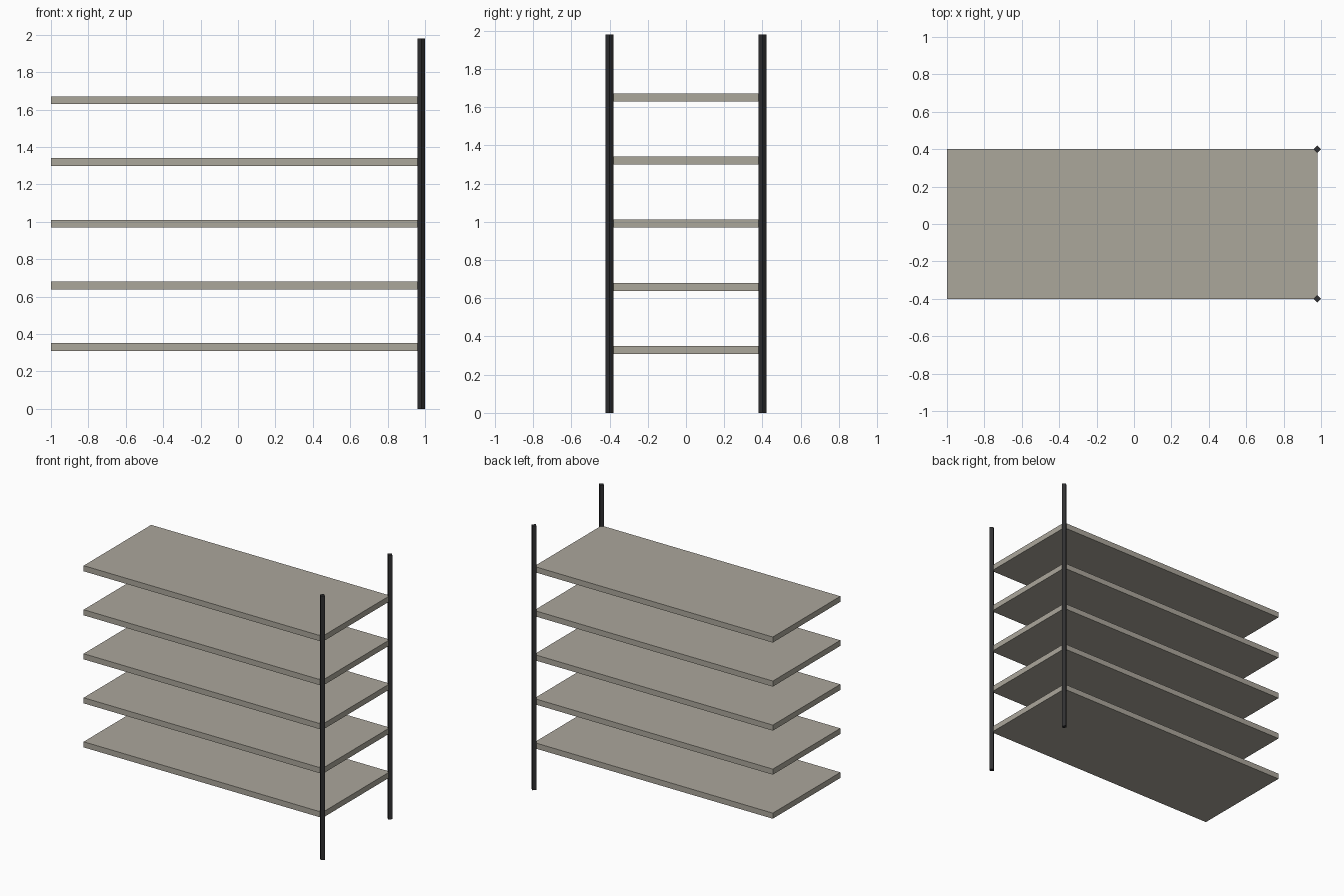
import bpy
from math import pi

if "Cube" in bpy.data.objects:
    bpy.data.objects.remove(bpy.data.objects["Cube"])

HEIGHT = 1.98
SHELVES = 5
RIGHT_X = 0.98      # post centre line and right edge of the shelves
HALF_DEPTH = 0.4


def material(name, color):
    mat = bpy.data.materials.new(name)
    mat.diffuse_color = (*color, 1)
    mat.use_nodes = True
    mat.node_tree.nodes["Principled BSDF"].inputs["Base Color"].default_value = mat.diffuse_color
    return mat


def finish(name, mat):
    obj = bpy.context.object
    obj.name = name
    obj.data.materials.append(mat)
    return obj


board = material("board", (0.41, 0.385, 0.33))
metal = material("dark_metal", (0.03, 0.03, 0.032))

# Evenly spaced shelves
for i in range(1, SHELVES + 1):
    z = HEIGHT * i / (SHELVES + 1)
    bpy.ops.mesh.primitive_cube_add(size=1, location=((RIGHT_X - 1) / 2, 0, z))
    shelf = finish(f"shelf_{i}", board)
    shelf.scale = (RIGHT_X + 1, 2 * HALF_DEPTH, 0.042)

# Diamond-section posts at the two right corners
for side, name in ((-1, "front_post"), (1, "back_post")):
    bpy.ops.mesh.primitive_cylinder_add(
        vertices=4, radius=0.02, depth=HEIGHT,
        location=(RIGHT_X, side * HALF_DEPTH, HEIGHT / 2))
    finish(name, metal)
